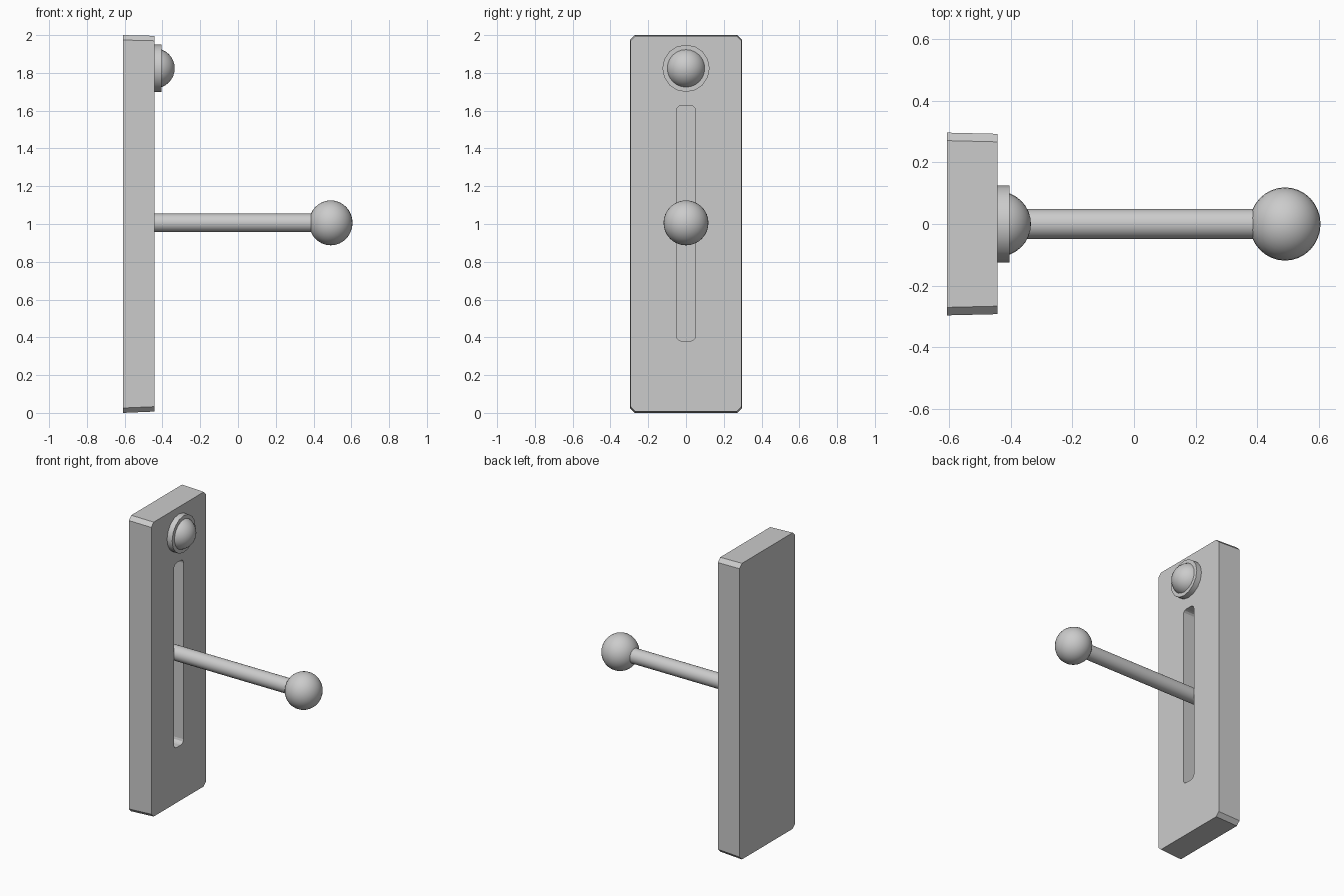
import bpy, bmesh, math
from mathutils import Matrix

if "Cube" in bpy.data.objects:
    bpy.data.objects.remove(bpy.data.objects["Cube"])


def finish(name, bm, smooth=False):
    bmesh.ops.recalc_face_normals(bm, faces=bm.faces)
    mesh = bpy.data.meshes.new(name)
    bm.to_mesh(mesh)
    bm.free()
    obj = bpy.data.objects.new(name, mesh)
    bpy.context.collection.objects.link(obj)
    if smooth:
        bpy.ops.object.select_all(action='DESELECT')
        obj.select_set(True)
        bpy.context.view_layer.objects.active = obj
        bpy.ops.object.shade_smooth_by_angle(angle=math.radians(40))
    return obj


def rounded_rect(hy, z0, z1, r, steps):
    """Outline in the YZ plane with cut or rounded corners."""
    pts = []
    corners = [(hy - r, z1 - r, 0), (-hy + r, z1 - r, 90),
               (-hy + r, z0 + r, 180), (hy - r, z0 + r, 270)]
    for cy, cz, a in corners:
        for i in range(steps + 1):
            t = math.radians(a + 90 * i / steps)
            pts.append((cy + r * math.cos(t), cz + r * math.sin(t)))
    return pts


def loft(name, sections):
    """Closed solid through (x, outline) sections."""
    bm = bmesh.new()
    loops = [[bm.verts.new((x, y, z)) for y, z in pts] for x, pts in sections]
    for a, b in zip(loops, loops[1:]):
        n = len(a)
        for i in range(n):
            bm.faces.new((a[i], a[(i + 1) % n], b[(i + 1) % n], b[i]))
    bm.faces.new(loops[0])
    bm.faces.new(loops[-1])
    return finish(name, bm)


def lathe(name, profile, z, sides):
    """Revolve (x, radius) points about a line along X at height z."""
    bm = bmesh.new()
    verts = [bm.verts.new((x, 0, z + r)) for x, r in profile]
    edges = [bm.edges.new(p) for p in zip(verts, verts[1:])]
    bmesh.ops.spin(bm, geom=verts + edges, cent=(0, 0, z), axis=(1, 0, 0),
                   angle=math.tau, steps=sides, use_duplicate=False)
    bmesh.ops.remove_doubles(bm, verts=bm.verts, dist=1e-5)
    return finish(name, bm, True)


# Wall plate, slightly tapered to the front, with cut corners
plate = loft("wall_plate", [
    (-0.608, rounded_rect(0.297, 0.0, 2.0, 0.026, 1)),
    (-0.443, rounded_rect(0.293, 0.007, 1.996, 0.026, 1))])

# Vertical lever slot
cutter = loft("slot_cutter", [
    (-0.54, rounded_rect(0.051, 0.38, 1.627, 0.028, 3)),
    (-0.40, rounded_rect(0.051, 0.38, 1.627, 0.028, 3))])
cutter.hide_render = True
cutter.hide_set(True)
cut = plate.modifiers.new("slot", 'BOOLEAN')
cut.object = cutter
cut.operation = 'DIFFERENCE'
cut.solver = 'EXACT'

# Lever rod
LEVER_Z = 1.006
lathe("lever_rod", [(-0.56, 0), (-0.56, 0.049), (0.42, 0.049), (0.42, 0)], LEVER_Z, 24)

# Lever ball handle
bm = bmesh.new()
bmesh.ops.create_uvsphere(
    bm, u_segments=32, v_segments=16, radius=0.119,
    matrix=Matrix.Translation((0.491, 0, LEVER_Z)) @ Matrix.Diagonal((0.97, 1, 1, 1)))
finish("lever_ball", bm, True)

# Indicator lamp: collar and dome
LAMP_Z = 1.824
lathe("lamp_collar", [(-0.46, 0), (-0.46, 0.125), (-0.405, 0.125), (-0.405, 0)], LAMP_Z, 16)
dome = [(-0.441 + 0.106 * math.sin(t), 0.106 * math.cos(t))
        for t in (math.pi / 2 * i / 8 for i in range(8))]
lathe("lamp_dome", dome + [(-0.335, 0)], LAMP_Z, 24)
